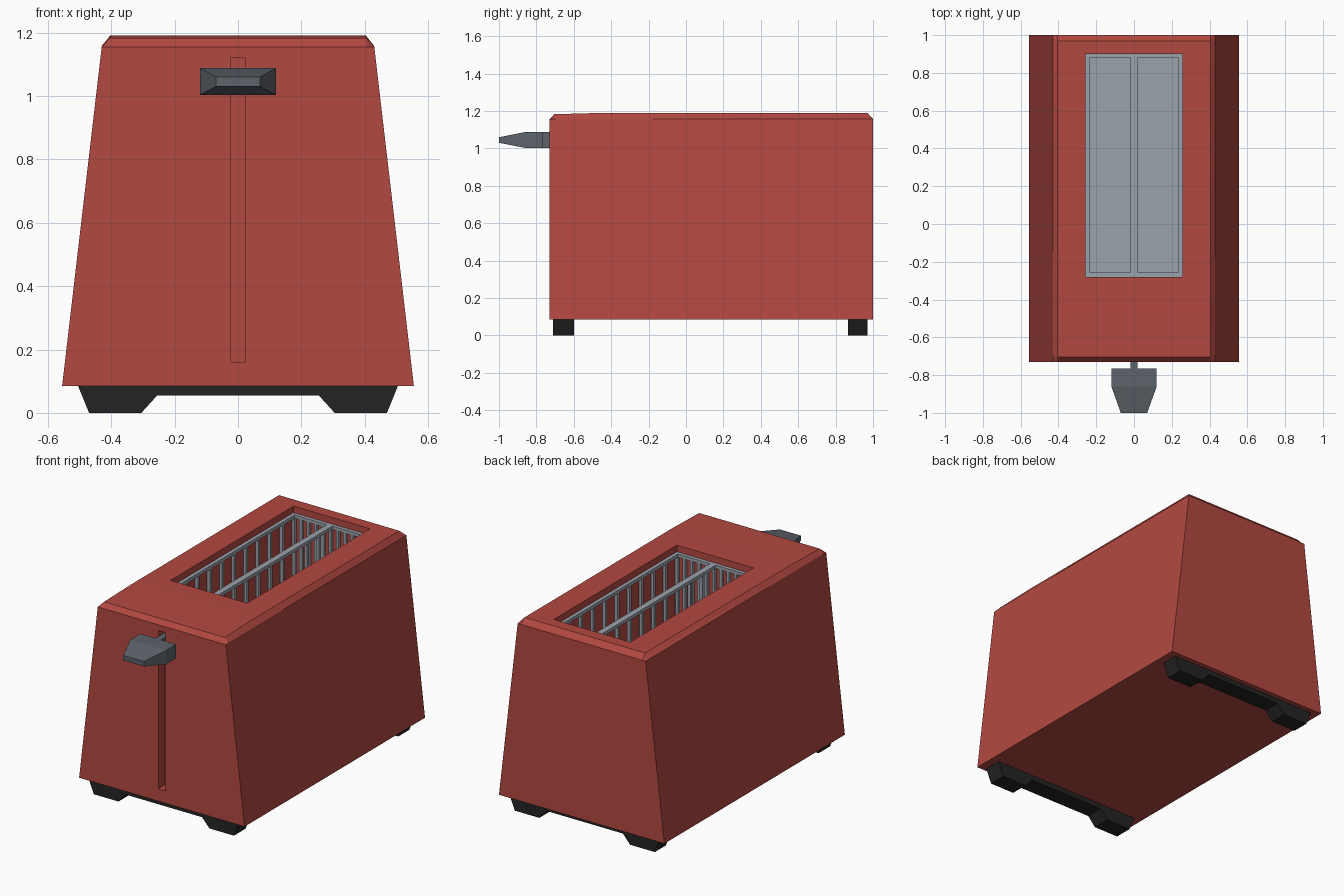
import bpy, bmesh, math

if "Cube" in bpy.data.objects:
    bpy.data.objects.remove(bpy.data.objects["Cube"])


def material(name, rgb):
    m = bpy.data.materials.new(name)
    m.diffuse_color = (*rgb, 1)
    m.use_nodes = True
    m.node_tree.nodes["Principled BSDF"].inputs["Base Color"].default_value = m.diffuse_color
    return m


RED = material("red enamel", (0.45, 0.065, 0.053))
STEEL = material("light steel grey", (0.33, 0.36, 0.41))
GREY = material("slate grey", (0.11, 0.125, 0.145))
BLACK = material("black rubber", (0.017, 0.017, 0.017))


def finish(name, bm, mat):
    bmesh.ops.recalc_face_normals(bm, faces=bm.faces)
    me = bpy.data.meshes.new(name)
    bm.to_mesh(me)
    bm.free()
    ob = bpy.data.objects.new(name, me)
    bpy.context.collection.objects.link(ob)
    if mat:
        me.materials.append(mat)
    return ob


def add_loft(bm, rings):
    """Closed skin through rings of equal point count."""
    vs = [[bm.verts.new(p) for p in r] for r in rings]
    n = len(vs[0])
    for a, b in zip(vs, vs[1:]):
        for i in range(n):
            bm.faces.new((a[i], a[(i + 1) % n], b[(i + 1) % n], b[i]))
    bm.faces.new(vs[0])
    bm.faces.new(vs[-1])


def add_box(bm, x0, x1, y0, y1, z0, z1):
    add_loft(bm, [[(x0, y0, z), (x1, y0, z), (x1, y1, z), (x0, y1, z)] for z in (z0, z1)])


def cut(ob, *dims):
    bm = bmesh.new()
    add_box(bm, *dims)
    cutter = finish("cutter", bm, RED)
    cutter.hide_render = True
    mod = ob.modifiers.new("cut", 'BOOLEAN')
    mod.object, mod.operation, mod.solver = cutter, 'DIFFERENCE', 'EXACT'
    bpy.context.view_layer.objects.active = ob
    bpy.ops.object.modifier_apply(modifier=mod.name)
    bpy.data.objects.remove(cutter)


# Body: side profile (y, z) swept across x; flanks lean in and chamfer at the top
def half_width(z):
    return 0.555 - (z - 0.085) * 0.125 / 1.07


side = [(-0.73, 0.085), (-0.73, 1.155), (-0.705, 1.183), (-0.45, 1.19), (0.97, 1.19), (1.0, 1.158), (1.0, 0.085)]
outer = [(y, min(z, 1.158)) for y, z in side]
bm = bmesh.new()
add_loft(bm, [[(-half_width(z), y, z) for y, z in outer],
              [(-half_width(z) + (0.022 if z > 1 else 0.0001), y, z) for y, z in side],
              [(half_width(z) - (0.022 if z > 1 else 0.0001), y, z) for y, z in side],
              [(half_width(z), y, z) for y, z in outer]])
bmesh.ops.remove_doubles(bm, verts=bm.verts, dist=0.001)
body = finish("body", bm, RED)

# Bread well and lever groove
WX, Y0, Y1, FLOOR, RIM = 0.257, -0.28, 0.9, 0.2, 1.15
cut(body, -WX, WX, Y0, Y1, FLOOR, 1.5)
cut(body, -0.024, 0.024, -0.9, -0.67, 0.16, 1.12)

# Rack: floor plate, rim with divider, upright bars
bm = bmesh.new()
add_box(bm, -WX, WX, Y0, Y1, FLOOR, FLOOR + 0.012)
for x0, x1 in ((-WX, -0.235), (-0.018, 0.018), (0.235, WX)):
    add_box(bm, x0, x1, Y0, Y1, RIM - 0.02, RIM)
for s in (-1, 1):
    for y0, y1 in ((Y0, Y0 + 0.022), (Y1 - 0.022, Y1)):
        a, b = sorted((s * 0.018, s * 0.235))
        add_box(bm, a, b, y0, y1, RIM - 0.02, RIM)
h = 0.009
for i in range(11):
    y = Y0 + 0.011 + i * (Y1 - Y0 - 0.022) / 10
    for x in (-0.246, 0, 0.246):
        add_box(bm, x - h, x + h, y - h, y + h, FLOOR, RIM - 0.01)
for y in (Y0 + 0.011, Y1 - 0.011):
    for s in (-1, 1):
        for k in range(1, 5):
            x = s * 0.246 * k / 5
            add_box(bm, x - h, x + h, y - h, y + h, FLOOR, RIM - 0.01)
finish("bread_rack", bm, STEEL)

# Lever handle and its stem
bm = bmesh.new()
add_loft(bm, [[(-w, y, a), (w, y, a), (w, y, b), (-w, y, b)]
              for y, w, a, b in ((-0.765, 0.12, 1.003, 1.088), (-0.86, 0.12, 1.003, 1.088), (-1.0, 0.07, 1.03, 1.06))])
finish("lever_handle", bm, GREY)
bm = bmesh.new()
add_box(bm, -0.019, 0.019, -0.77, -0.67, 1.003, 1.088)
finish("lever_stem", bm, GREY)

# Feet: arched bars under each end
half = [(0.505, 0.086), (0.47, 0), (0.305, 0), (0.255, 0.055)]
profile = half + [(-x, z) for x, z in reversed(half)]
for name, y0, y1 in (("front_foot", -0.71, -0.6), ("back_foot", 0.865, 0.97)):
    bm = bmesh.new()
    add_loft(bm, [[(x, y, z) for x, z in profile] for y in (y0, y1)])
    finish(name, bm, BLACK)

# Soft shading over the shallow top curve only
bpy.ops.object.select_all(action='DESELECT')
body.select_set(True)
bpy.context.view_layer.objects.active = body
bpy.ops.object.shade_smooth_by_angle(angle=math.radians(30))
